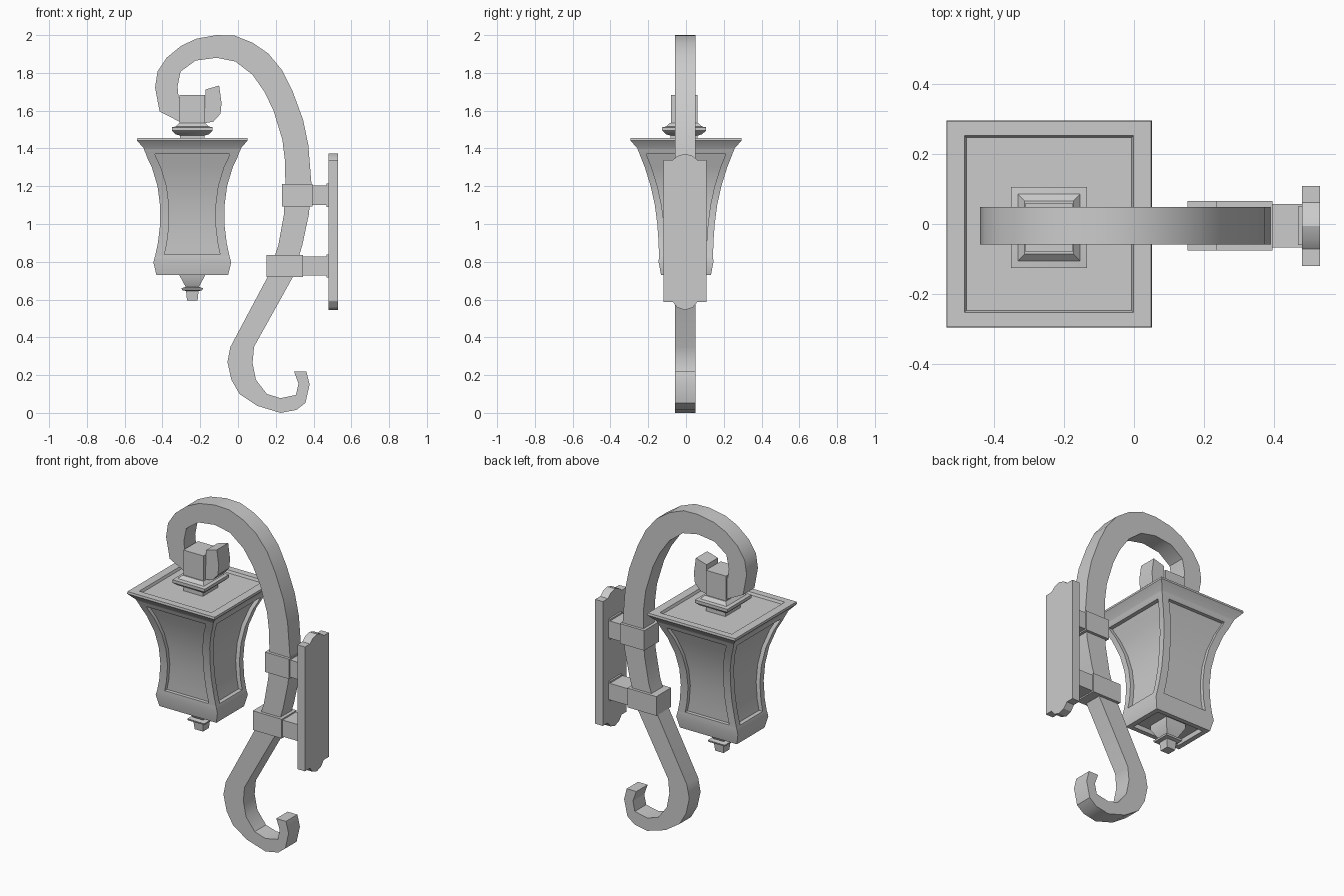
import bpy, bmesh, math

ARM_Y = -0.005
LX, LY = -0.242, 0.0      # lantern axis


def finish(name, verts, faces):
    me = bpy.data.meshes.new(name)
    me.from_pydata(verts, [], faces)
    bm = bmesh.new()
    bm.from_mesh(me)
    bmesh.ops.recalc_face_normals(bm, faces=bm.faces)
    bm.to_mesh(me)
    bm.free()
    me.shade_smooth()
    me.set_sharp_from_angle(angle=math.radians(30))
    ob = bpy.data.objects.new(name, me)
    bpy.context.collection.objects.link(ob)
    return ob


def prism(name, a, b):
    """Join two matching outlines into a closed solid."""
    n = len(a)
    sides = [(i, (i + 1) % n, n + (i + 1) % n, n + i) for i in range(n)]
    return finish(name, a + b, [tuple(range(n)), tuple(range(n, 2 * n))] + sides)


def loft(name, rings, cx=LX, cy=LY):
    """Stack rectangular rings (z, half x, half y)."""
    v, f = [], []
    for z, hx, hy in rings:
        v += [(cx + s * hx, cy + t * hy, z) for s, t in ((-1, -1), (1, -1), (1, 1), (-1, 1))]
    for k in range(len(rings) - 1):
        f += [(4*k + i, 4*k + (i + 1) % 4, 4*k + 4 + (i + 1) % 4, 4*k + 4 + i) for i in range(4)]
    e = len(v)
    f += [(0, 1, 2, 3), (e - 4, e - 3, e - 2, e - 1)]
    return finish(name, v, f)


def box(name, x0, x1, hy, z0, z1):
    return loft(name, [(z0, (x1 - x0) / 2, hy), (z1, (x1 - x0) / 2, hy)], (x0 + x1) / 2, ARM_Y)


# Scrolled arm: two edges of the flat S-shaped bar, top curl to bottom hook
edge_a = [(-.10, 1.733), (-.087, 1.64), (-.093, 1.583), (-.13, 1.542), (-.20, 1.53),
          (-.31, 1.542), (-.415, 1.595), (-.439, 1.722), (-.426, 1.807), (-.378, 1.88),
          (-.30, 1.944), (-.22, 1.981), (-.114, 2.0), (-.018, 1.997), (.077, 1.96),
          (.161, 1.902), (.235, 1.812), (.29, 1.70), (.345, 1.55), (.372, 1.42),
          (.389, 1.21), (.375, 1.05), (.341, .89), (.288, .715), (.085, .35),
          (.077, .265), (.095, .175), (.153, .10), (.225, .078), (.307, .095),
          (.32, .155), (.297, .218)]
edge_b = [(.362, .218), (.379, .15), (.357, .053), (.31, .016), (.225, 0), (.103, .037),
          (.008, .10), (-.035, .175), (-.056, .27), (-.04, .35), (.16, .726), (.214, .89),
          (.243, 1.05), (.251, 1.21), (.248, 1.34), (.235, 1.446), (.188, 1.60),
          (.14, 1.70), (.077, 1.79), (-.013, 1.86), (-.114, 1.88), (-.225, 1.865),
          (-.304, 1.807), (-.32, 1.727), (-.315, 1.675), (-.26, 1.61), (-.20, 1.60),
          (-.172, 1.62), (-.172, 1.712)]
outline = edge_a + edge_b
prism("scroll_arm", [(x, ARM_Y - .054, z) for x, z in outline],
      [(x, ARM_Y + .054, z) for x, z in outline])

# Wall plate with bowed top and bottom
half = [(.114, 1.338), (.066, 1.338), (.04, 1.36), (0, 1.372),
        (-.04, 1.36), (-.066, 1.338), (-.114, 1.338)]
plate = half + [(-y, 1.92 - z if abs(z - 1.338) > .001 else .588) for y, z in half]
plate = [(y, z if z > 1 else {.588: .588}.get(round(z, 3), z - .003)) for y, z in plate]
prism("wall_plate", [(.479, ARM_Y + y, z) for y, z in plate],
      [(.53, ARM_Y + y, z) for y, z in plate])

# Clamps round the arm and the stubs to the plate
for name, x0, x1, z0, z1 in (("upper", .233, .395, 1.092, 1.212), ("lower", .152, .345, .72, .836)):
    box(name + "_clamp", x0, x1, .071, z0, z1)
    box(name + "_stub", x1 - .02, .485, .062, z0 + .008, z1 - .008)
    box(name + "_stub_collar", .468, .485, .055, z0 - .002, z1 + .002)

# Hanger block and stepped collar above the roof
loft("hanger_block", [(1.52, .067, .07), (1.684, .067, .07)], LX, -.01)
loft("hanger_collar", [(1.43, .065, .072), (1.468, .065, .072), (1.475, .088, .095),
                       (1.494, .108, .116), (1.512, .108, .116), (1.516, .088, .095),
                       (1.534, .07, .076)], LX, -.01)

# Lantern roof with a shallow recessed top
loft("lantern_roof", [(1.37, .22, .22), (1.37, .245, .245), (1.392, .255, .255),
                      (1.402, .258, .258), (1.442, .293, .295), (1.455, .291, .293),
                      (1.455, .241, .252), (1.44, .235, .246)])

# Flared lantern body: panel core, four corner posts, bottom rail
body = [(.82, .199, .143), (.90, .182, .145), (1.0, .17, .152), (1.1, .171, .165),
        (1.2, .184, .187), (1.3, .214, .218), (1.35, .238, .238), (1.39, .253, .253)]
loft("lantern_panels", [(z, hx - .025, hy - .022) for z, hx, hy in body])
PX, PY = .048, .036
for sx, nx in ((-1, "left"), (1, "right")):
    for sy, ny in ((-1, "front"), (1, "back")):
        v, f = [], []
        for z, hx, hy in body:
            v += [(LX + sx * (hx - a), LY + sy * (hy - b), z)
                  for a, b in ((0, 0), (PX, 0), (PX, PY), (0, PY))]
        for k in range(len(body) - 1):
            f += [(4*k + i, 4*k + (i + 1) % 4, 4*k + 4 + (i + 1) % 4, 4*k + 4 + i) for i in range(4)]
        e = len(v)
        f += [(0, 1, 2, 3), (e - 4, e - 3, e - 2, e - 1)]
        finish(f"corner_post_{ny}_{nx}", v, f)
loft("bottom_rail", [(.755, .155, .1), (.73, .16, .104), (.73, .19, .132),
                     (.797, .206, .145), (.838, .195, .143)])

# Bottom finial
loft("bottom_finial", [(.594, .028, .028), (.645, .033, .033), (.65, .054, .054),
                       (.66, .057, .057), (.667, .035, .035), (.728, .068, .068),
                       (.76, .068, .068)])
